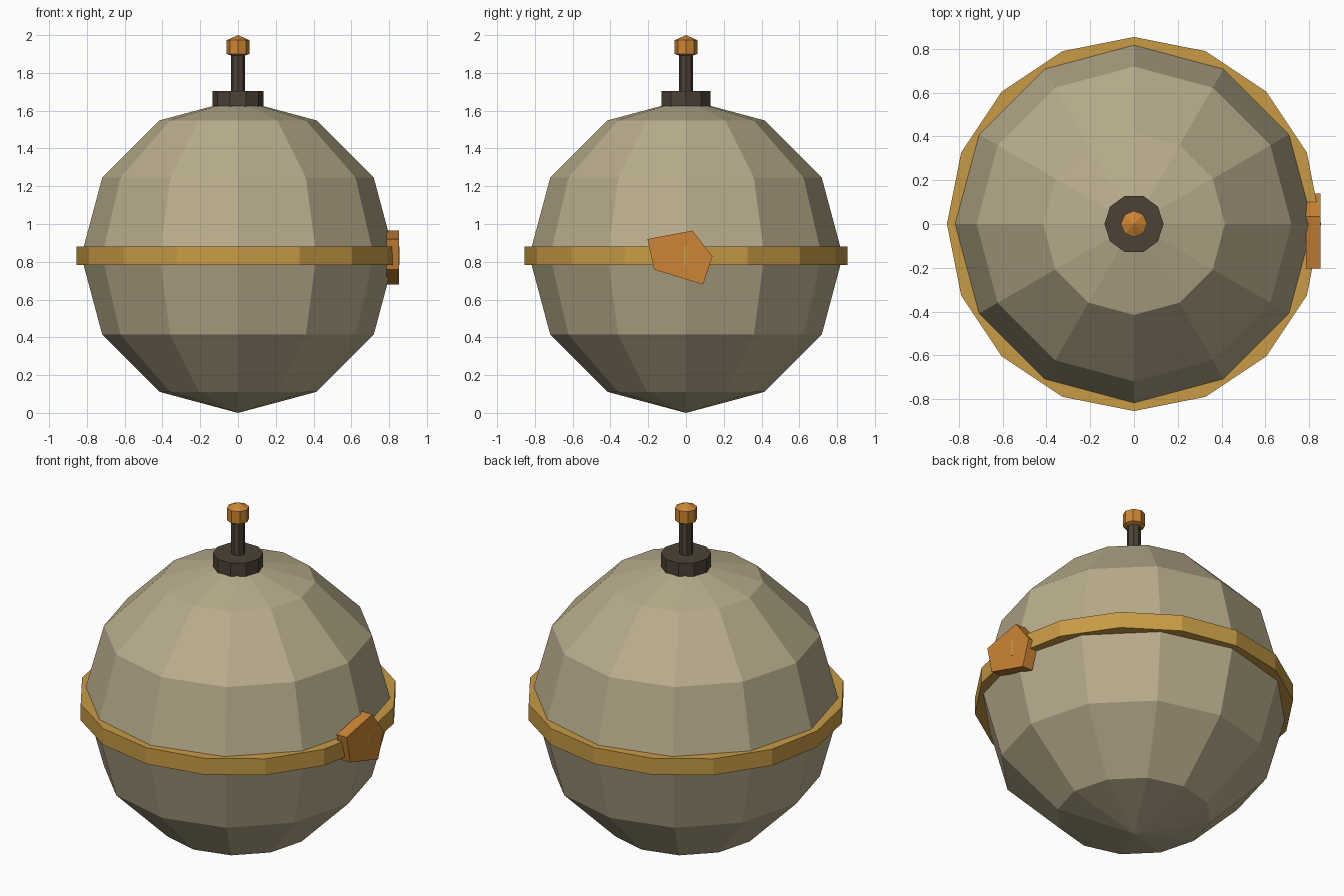
import bpy, bmesh, math

if "Cube" in bpy.data.objects:
    bpy.data.objects.remove(bpy.data.objects["Cube"])


def material(name, rgb):
    m = bpy.data.materials.new(name)
    lin = [((c / 255 + 0.055) / 1.055) ** 2.4 for c in rgb]
    m.diffuse_color = (*lin, 1)
    m.use_nodes = True
    m.node_tree.nodes["Principled BSDF"].inputs["Base Color"].default_value = m.diffuse_color
    return m


STONE = material("khaki shell", (184, 172, 140))
BRASS = material("brass band", (200, 155, 69))
ORANGE = material("orange copper", (205, 133, 53))
DARK = material("dark iron", (76, 66, 55))


def finish(name, bm, mat):
    bmesh.ops.recalc_face_normals(bm, faces=bm.faces)
    mesh = bpy.data.meshes.new(name)
    bm.to_mesh(mesh)
    bm.free()
    mesh.materials.append(mat)
    obj = bpy.data.objects.new(name, mesh)
    bpy.context.collection.objects.link(obj)
    return obj


def lathe(name, profile, sides, mat):
    """Flat-faced turned part; profile is (radius, z) from bottom to top."""
    bm = bmesh.new()
    rings = []
    for r, z in profile:
        n = sides if r > 0 else 1
        rings.append([bm.verts.new((r * math.cos(2 * math.pi * i / sides),
                                    r * math.sin(2 * math.pi * i / sides), z))
                      for i in range(n)])
    for a, b in zip(rings, rings[1:]):
        for i in range(sides):
            j = (i + 1) % sides
            quad = [a[i % len(a)], a[j % len(a)], b[j % len(b)], b[i % len(b)]]
            bm.faces.new(list(dict.fromkeys(quad)))
    for ring in (rings[0], rings[-1]):
        if len(ring) > 1:
            bm.faces.new(ring)
    return finish(name, bm, mat)


# Round shell: 12 segments, 6 rings
R = 0.83
arc = [math.radians(-90 + 30 * k) for k in range(7)]
lathe("shell", [(0 if k in (0, 6) else R * math.cos(a), R + R * math.sin(a))
                for k, a in enumerate(arc)], 12, STONE)

# Equator band, collar, stem and fuse tip
lathe("equator_band", [(0.854, 0.784), (0.854, 0.88)], 16, BRASS)
lathe("collar", [(0.135, 1.622), (0.135, 1.703)], 10, DARK)
lathe("stem", [(0.037, 1.65), (0.037, 1.895)], 8, DARK)
lathe("tip", [(0, 1.88), (0.06, 1.9), (0.06, 1.973), (0, 2.0)], 8, ORANGE)

# Crooked five-sided patch plate on the right side
outline = [(-0.204, 0.92), (-0.169, 0.759), (0.09, 0.679), (0.14, 0.828), (0.034, 0.965)]
bm = bmesh.new()
face = bm.faces.new([bm.verts.new((0.786, y, z)) for y, z in outline])
ext = bmesh.ops.extrude_face_region(bm, geom=[face], use_keep_orig=True)
bmesh.ops.translate(bm, vec=(0.066, 0, 0),
                    verts=[g for g in ext["geom"] if isinstance(g, bmesh.types.BMVert)])
finish("side_patch", bm, ORANGE)
